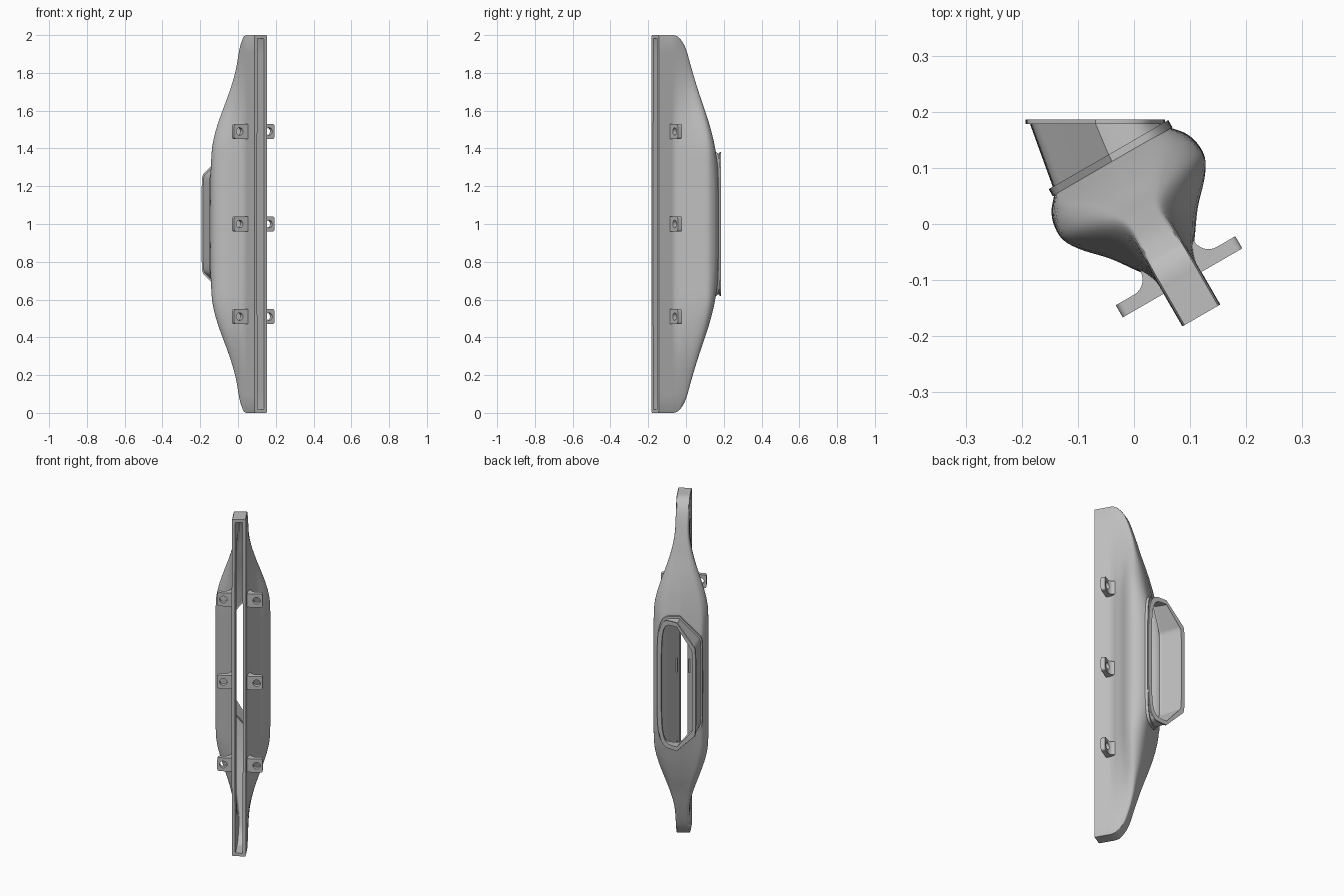
import bpy, bmesh, math
from mathutils import Matrix, Vector

if "Cube" in bpy.data.objects:
    bpy.data.objects.remove(bpy.data.objects["Cube"], do_unlink=True)

# Local frame: u across the slot, d backwards from the slot, z from mid height
FRAME = Matrix.Translation((0.12, -0.163, 1)) @ Matrix.Rotation(math.radians(30), 4, 'Z')
SIDES = 128
WALL = 0.018
RIDGE = 0.038

grey = bpy.data.materials.new("plain grey plastic")
grey.use_nodes = True
grey.diffuse_color = (0.52, 0.52, 0.52, 1)
grey.node_tree.nodes["Principled BSDF"].inputs["Base Color"].default_value = (0.52, 0.52, 0.52, 1)


def finish(name, bm, smooth=True):
    bmesh.ops.recalc_face_normals(bm, faces=bm.faces)
    mesh = bpy.data.meshes.new(name)
    bm.to_mesh(mesh)
    bm.free()
    mesh.materials.append(grey)
    obj = bpy.data.objects.new(name, mesh)
    bpy.context.collection.objects.link(obj)
    if smooth:
        bpy.ops.object.select_all(action='DESELECT')
        obj.select_set(True)
        bpy.context.view_layer.objects.active = obj
        bpy.ops.object.shade_smooth_by_angle(angle=math.radians(35))
    return obj


def outline(q, chamfer):
    """Unit section: rounded box with power 1/q, sloped off on its -u side."""
    points = []
    for i in range(SIDES):
        a = 2 * math.pi * i / SIDES
        c, s = math.cos(a), math.sin(a)
        p = 1 / q
        r = (abs(c) ** p + abs(s) ** p) ** -q
        if c < 0:
            r = min(r, 1 / (abs(s) + chamfer * abs(c) + 1e-9))
        points.append((r * c, r * s))
    return points


def shell(name, outer, inner):
    """Hollow tube: outer rings out, inner rings back, closed at both ends."""
    bm = bmesh.new()
    rings = [[bm.verts.new(p) for p in ring] for ring in outer + inner[::-1]]
    for k, a in enumerate(rings):
        b = rings[(k + 1) % len(rings)]
        for i in range(SIDES):
            j = (i + 1) % SIDES
            bm.faces.new((a[i], a[j], b[j], b[i]))
    return finish(name, bm)


# Body: distance, half width, half height, corner softness, chamfer
STATIONS = [
    (0.07, 0.039, 1.00, 0.01, 0),
    (0.09, 0.040, 1.00, 0.01, 0),
    (0.11, 0.048, 0.996, 0.02, 0),
    (0.13, 0.062, 0.985, 0.04, 0),
    (0.17, 0.091, 0.93, 0.07, 0),
    (0.21, 0.128, 0.81, 0.11, 0),
    (0.24, 0.146, 0.70, 0.16, 0),
    (0.27, 0.147, 0.60, 0.22, 0.05),
    (0.295, 0.138, 0.50, 0.24, 0.15),
    (0.318, 0.119, 0.385, 0.20, 0.33),
]


def slope(i, k):
    lo, hi = max(i - 1, 0), min(i + 1, len(STATIONS) - 1)
    return (STATIONS[hi][k] - STATIONS[lo][k]) / (STATIONS[hi][0] - STATIONS[lo][0])


def stations(steps=5):
    yield (0,) + STATIONS[0][1:]
    for i in range(len(STATIONS) - 1):
        a, b = STATIONS[i], STATIONS[i + 1]
        span = b[0] - a[0]
        for n in range(steps):
            t = n / steps
            e = t * t * (3 - 2 * t)
            row = [a[0] + span * t]
            for k in range(1, 5):
                m = t * (1 - t) ** 2 * slope(i, k) - t * t * (1 - t) * slope(i + 1, k)
                row.append(a[k] + (b[k] - a[k]) * e + span * m)
            yield row
    yield STATIONS[-1]


def body_ring(row, wall):
    d, w, h, q, chamfer = row
    ring = []
    for a, b in outline(max(q, 0.01), max(chamfer, 0)):
        z = b * (h - wall)
        t = min(max((0.88 - abs(z)) / 0.5, 0), 1)
        half = RIDGE + (w - RIDGE) * t * t * (3 - 2 * t) - wall
        ring.append(FRAME @ Vector((a * half, d, z)))
    return ring


rows = list(stations())
shell("nozzle_body", [body_ring(r, 0) for r in rows], [body_ring(r, WALL) for r in rows])


# Outlet: collar on the body, slanted tube, lip on the back plane
def collar_ring(d, w, h):
    return [FRAME @ Vector((a * w, d, b * h)) for a, b in outline(0.2, 0.33)]


def back_ring(y, w, h):
    return [Vector((a * w - 0.069, y, b * h + 1)) for a, b in outline(0.2, 0.33)]


shell("outlet_collar",
      [collar_ring(0.316, 0.123, 0.388), collar_ring(0.331, 0.123, 0.388)],
      [collar_ring(0.316, 0.101, 0.365), collar_ring(0.331, 0.101, 0.365)])
shell("outlet_tube",
      [collar_ring(0.329, 0.115, 0.376), back_ring(0.18, 0.117, 0.372)],
      [collar_ring(0.329, 0.101, 0.362), back_ring(0.18, 0.102, 0.356)])
shell("outlet_lip",
      [back_ring(0.178, 0.124, 0.38), back_ring(0.186, 0.124, 0.38)],
      [back_ring(0.178, 0.102, 0.356), back_ring(0.186, 0.102, 0.356)])

# Mounting tabs with screw holes on both sides of the slot
LEVELS = {"lower": -0.49, "middle": 0, "upper": 0.49}
bm = bmesh.new()
for z in LEVELS.values():
    for side in (-1, 1):
        place = FRAME @ Matrix.Translation((side * 0.09, 0.09, z)) @ Matrix.Rotation(math.pi / 2, 4, 'X')
        bmesh.ops.create_cone(bm, cap_ends=True, segments=24, radius1=0.02,
                              radius2=0.02, depth=0.12, matrix=place)
cutter = finish("tab_hole_cutter", bm, smooth=False)
cutter.hide_render = True
cutter.hide_set(True)

profile = [(0.03, 0.067), (0.123, 0.067), (0.123, 0.092)]
for i in range(9):
    a = math.pi / 2 * i / 8
    profile.append((0.085 - 0.03 * math.sin(a), 0.122 - 0.03 * math.cos(a)))
profile.append((0.03, 0.122))

for level, z in LEVELS.items():
    for label, side in (("right", -1), ("left", 1)):
        bm = bmesh.new()
        face = bm.faces.new([bm.verts.new((side * u, d, z - 0.04)) for u, d in profile])
        grown = bmesh.ops.extrude_face_region(bm, geom=[face])["geom"]
        bmesh.ops.translate(bm, vec=(0, 0, 0.08),
                            verts=[g for g in grown if isinstance(g, bmesh.types.BMVert)])
        # Round the two free corners of the plate
        corners = [e for e in bm.edges
                   if all(abs(abs(v.co.x) - 0.123) < 1e-4 for v in e.verts)
                   and abs(e.verts[0].co.y - e.verts[1].co.y) > 0.01]
        bmesh.ops.bevel(bm, geom=corners, offset=0.012, segments=4, profile=0.5, affect='EDGES')
        bm.transform(FRAME)
        tab = finish(level + "_" + label + "_tab", bm)
        hole = tab.modifiers.new("screw hole", 'BOOLEAN')
        hole.operation = 'DIFFERENCE'
        hole.solver = 'EXACT'
        hole.object = cutter
